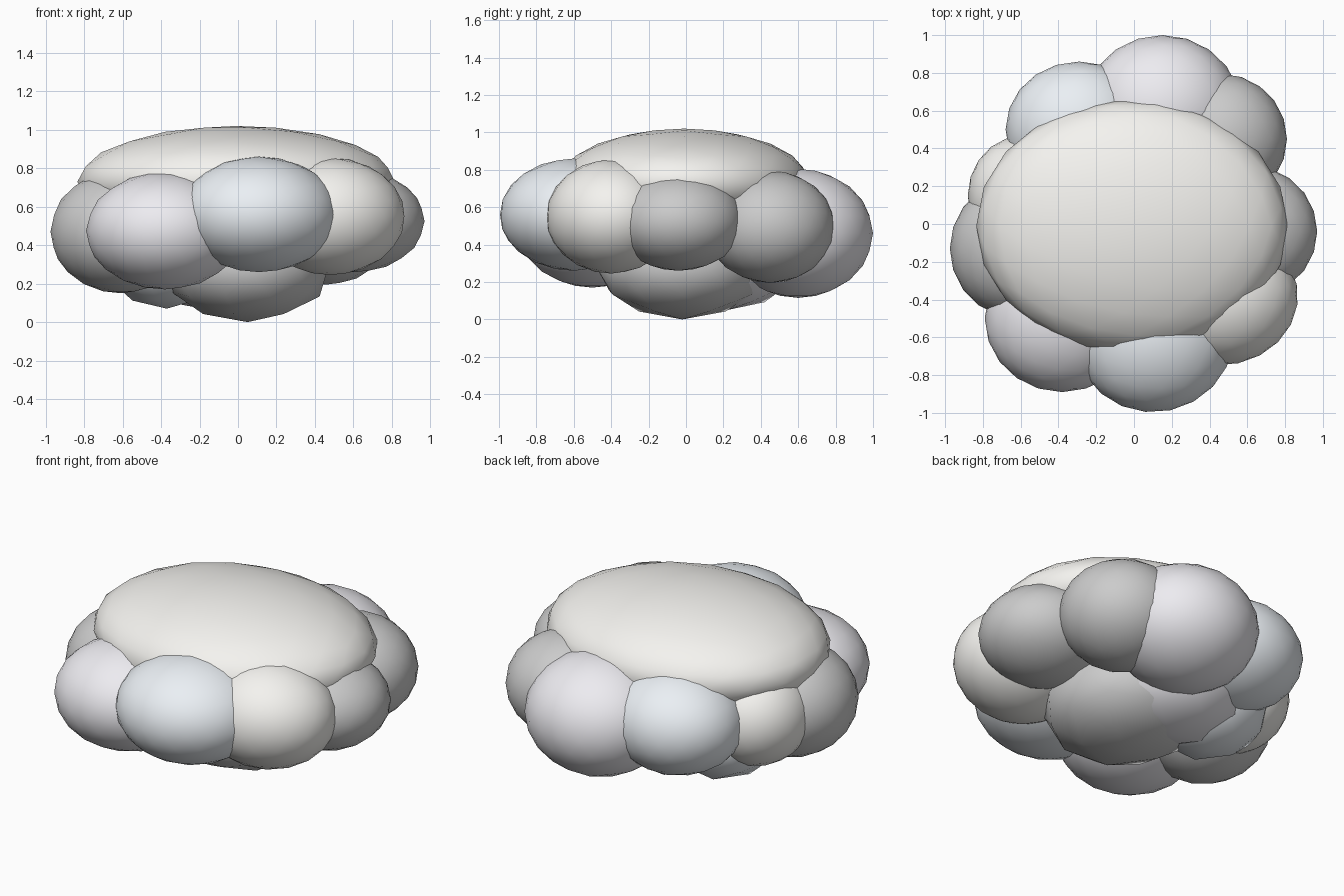
import bpy
from math import radians
from mathutils import Matrix, Vector

if "Cube" in bpy.data.objects:
    bpy.data.objects.remove(bpy.data.objects["Cube"])

# soft tints for the puffs
TINTS = {"lavender": (0.85, 0.84, 0.88, 1), "blue": (0.83, 0.87, 0.91, 1),
         "cream": (0.91, 0.90, 0.87, 1), "grey": (0.56, 0.56, 0.56, 1)}
MATS = {}
for key, col in TINTS.items():
    MATS[key] = bpy.data.materials.new(key)
    MATS[key].diffuse_color = col


def puff(name, tint, centre, radii, detail=3, turn=0):
    bpy.ops.mesh.primitive_ico_sphere_add(subdivisions=detail, radius=1)
    ob = bpy.context.object
    ob.name = name
    rot = Matrix.Rotation(radians(turn), 3, 'Z')
    for v in ob.data.vertices:
        v.co = Vector(centre) + rot @ Vector([r * k for r, k in zip(radii, v.co)])
    ob.data.materials.append(MATS[tint])
    bpy.ops.object.shade_smooth()


# broad top cap
puff("top_cap", "cream", (-0.01, -0.01, 0.73), (0.825, 0.67, 0.29))

# ring of puffs around the rim
puff("front_left_puff", "lavender", (-0.38, -0.50, 0.475), (0.41, 0.39, 0.305))
puff("front_puff", "blue", (0.11, -0.60, 0.56), (0.42, 0.395, 0.30), 3, 12)
puff("front_right_puff", "cream", (0.48, -0.40, 0.55), (0.39, 0.345, 0.305), 3, 12)
puff("right_puff", "grey", (0.61, -0.04, 0.525), (0.36, 0.35, 0.265))
puff("back_right_puff", "grey", (0.46, 0.45, 0.495), (0.35, 0.345, 0.30))
puff("back_puff", "lavender", (0.15, 0.60, 0.46), (0.42, 0.40, 0.345))
puff("back_left_puff", "blue", (-0.29, 0.50, 0.50), (0.39, 0.36, 0.30))
puff("left_back_puff", "cream", (-0.58, 0.15, 0.48), (0.30, 0.32, 0.29))
puff("left_puff", "grey", (-0.61, -0.13, 0.47), (0.365, 0.37, 0.32))

# lower puffs under the body
puff("bottom_puff", "grey", (0.05, -0.02, 0.28), (0.44, 0.46, 0.28), 2)
puff("bottom_back_puff", "lavender", (-0.08, 0.22, 0.33), (0.42, 0.40, 0.28), 2)
puff("bottom_left_puff", "blue", (-0.37, 0.18, 0.35), (0.34, 0.34, 0.28), 2)

for m in bpy.data.materials:
    if m.users and not m.is_grease_pencil:
        m.use_nodes = True
        m.node_tree.nodes["Principled BSDF"].inputs["Base Color"].default_value = m.diffuse_color
